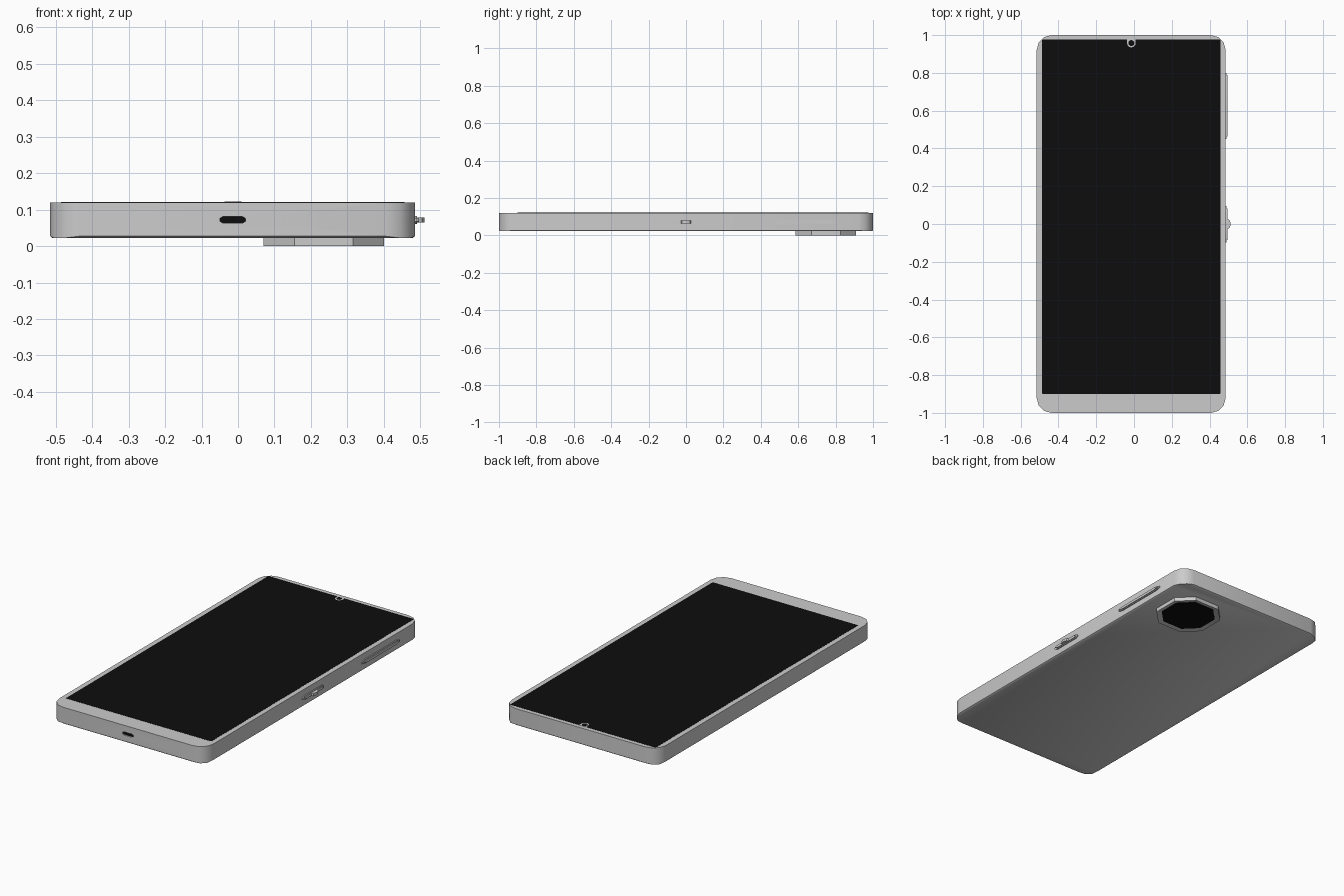
import bpy, bmesh, math
from mathutils import Vector

if "Cube" in bpy.data.objects:
    bpy.data.objects.remove(bpy.data.objects["Cube"])

BLACK = bpy.data.materials.new("black_glass")
BLACK.diffuse_color = (0.004, 0.004, 0.004, 1)
BLACK.use_nodes = True
BLACK.node_tree.nodes["Principled BSDF"].inputs["Base Color"].default_value = BLACK.diffuse_color

# Maps profile (u, v) and depth d to 3D for each extrusion axis
AXES = {
    "x": lambda u, v, d: (d, u, v),
    "y": lambda u, v, d: (u, d, v),
    "z": lambda u, v, d: (u, v, d),
}


def rounded_rect(u0, u1, v0, v1, r, n):
    pts = []
    centres = [(u1 - r, v1 - r), (u0 + r, v1 - r), (u0 + r, v0 + r), (u1 - r, v0 + r)]
    for k, (cu, cv) in enumerate(centres):
        for i in range(n + 1):
            a = math.pi / 2 * (k + i / n)
            pts.append((cu + r * math.cos(a), cv + r * math.sin(a)))
    return pts


def capsule(u0, u1, v0, v1, tip):
    h = (v1 - v0) * 0.2
    m = (v0 + v1) / 2
    return [(u0, m - h), (u0 + tip, v0), (u1 - tip, v0), (u1, m - h),
            (u1, m + h), (u1 - tip, v1), (u0 + tip, v1), (u0, m + h)]


def prism(name, pts, axis, d0, d1, mat=None, inset=0, sink=0, angle=40):
    """Extrude a profile; optionally inset the d0 face and sink it inwards."""
    bm = bmesh.new()
    f = AXES[axis]
    base = bm.faces.new([bm.verts.new(f(u, v, d0)) for u, v in pts])
    ext = bmesh.ops.extrude_face_region(bm, geom=[base], use_keep_orig=True)
    verts = [g for g in ext["geom"] if isinstance(g, bmesh.types.BMVert)]
    bmesh.ops.translate(bm, verts=verts, vec=Vector(f(0, 0, d1 - d0)))
    bmesh.ops.recalc_face_normals(bm, faces=bm.faces[:])
    if inset:
        bmesh.ops.inset_region(bm, faces=[base], thickness=inset)
        bmesh.ops.translate(bm, verts=base.verts[:], vec=Vector(f(0, 0, sink)))
    me = bpy.data.meshes.new(name)
    bm.to_mesh(me)
    bm.free()
    ob = bpy.data.objects.new(name, me)
    bpy.context.collection.objects.link(ob)
    if mat:
        me.materials.append(mat)
    smooth(ob, angle)
    return ob


def smooth(ob, angle=40):
    bpy.ops.object.select_all(action="DESELECT")
    ob.select_set(True)
    bpy.context.view_layer.objects.active = ob
    bpy.ops.object.shade_smooth_by_angle(angle=math.radians(angle))


# Body slab, with a thin softened rim on the underside
body = prism("body", rounded_rect(-0.515, 0.485, -1, 1, 0.078, 3), "z", 0.022, 0.12,
             inset=0.006)
bm = bmesh.new()
bm.from_mesh(body.data)
outer = [v for v in bm.verts if v.co.z < 0.03 and
         (abs(v.co.x + 0.015) > 0.4945 or abs(v.co.y) > 0.9945 or len(v.link_edges) == 3
          and any(e.other_vert(v).co.z > 0.1 for e in v.link_edges))]
for v in outer:
    v.co.z += 0.005
bm.to_mesh(body.data)
bm.free()

# Charging port recess and its dark floor
port_profile = capsule(-0.05, 0.021, 0.063, 0.081, 0.009)
cutter = prism("port_cutter", port_profile, "y", -1.05, -0.98)
cutter.hide_render = True
mod = body.modifiers.new("port", "BOOLEAN")
mod.operation = "DIFFERENCE"
mod.solver = "EXACT"
mod.object = cutter
smooth(body)
bpy.ops.object.modifier_apply(modifier="port")
bpy.data.objects.remove(cutter)
smooth(body)
prism("charging_port", port_profile, "y", -0.994, -0.978, BLACK)

# Screen
prism("screen", rounded_rect(-0.486, 0.457, -0.9, 0.976, 0.002, 1), "z", 0.116, 0.121, BLACK)

# Front camera: teardrop surround with a small lens
cx, cy, r = -0.014, 0.958, 0.023
arc = [(cx + r * math.cos(math.pi * (1 + i / 8)), cy + r * math.sin(math.pi * (1 + i / 8)))
       for i in range(9)]
prism("front_camera_surround", [(cx - r, 0.977)] + arc + [(cx + r, 0.977)], "z", 0.118, 0.1217)
lens = [(cx + 0.016 * math.cos(math.tau * i / 12), cy + 0.016 * math.sin(math.tau * i / 12))
        for i in range(12)]
prism("front_camera_lens", lens, "z", 0.119, 0.1222, BLACK)

# Rear camera housing with recessed dark glass
prism("rear_camera_housing", rounded_rect(0.07, 0.4, 0.585, 0.91, 0.085, 1), "z", 0, 0.026,
      inset=0.026, sink=0.006, angle=30)
prism("rear_camera_glass", rounded_rect(0.096, 0.374, 0.611, 0.884, 0.074, 1), "z",
      0.003, 0.012, BLACK, angle=30)

# Side buttons: a base plate with a slightly smaller cap
for name, y0, y1, tip in [("volume_button", 0.45, 0.8, 0.03), ("power_button", -0.098, 0.095, 0.015)]:
    prism(name + "_base", capsule(y0, y1, 0.06, 0.083, tip), "x", 0.475, 0.491)
    prism(name + "_cap", capsule(y0 + 0.012, y1 - 0.012, 0.064, 0.079, tip), "x", 0.48, 0.496)

# Raised grip in the middle of the power button
prism("power_button_grip", [(0.488, -0.03), (0.505, -0.022), (0.512, -0.006),
                            (0.512, 0.006), (0.505, 0.022), (0.488, 0.03)],
      "z", 0.064, 0.079)
